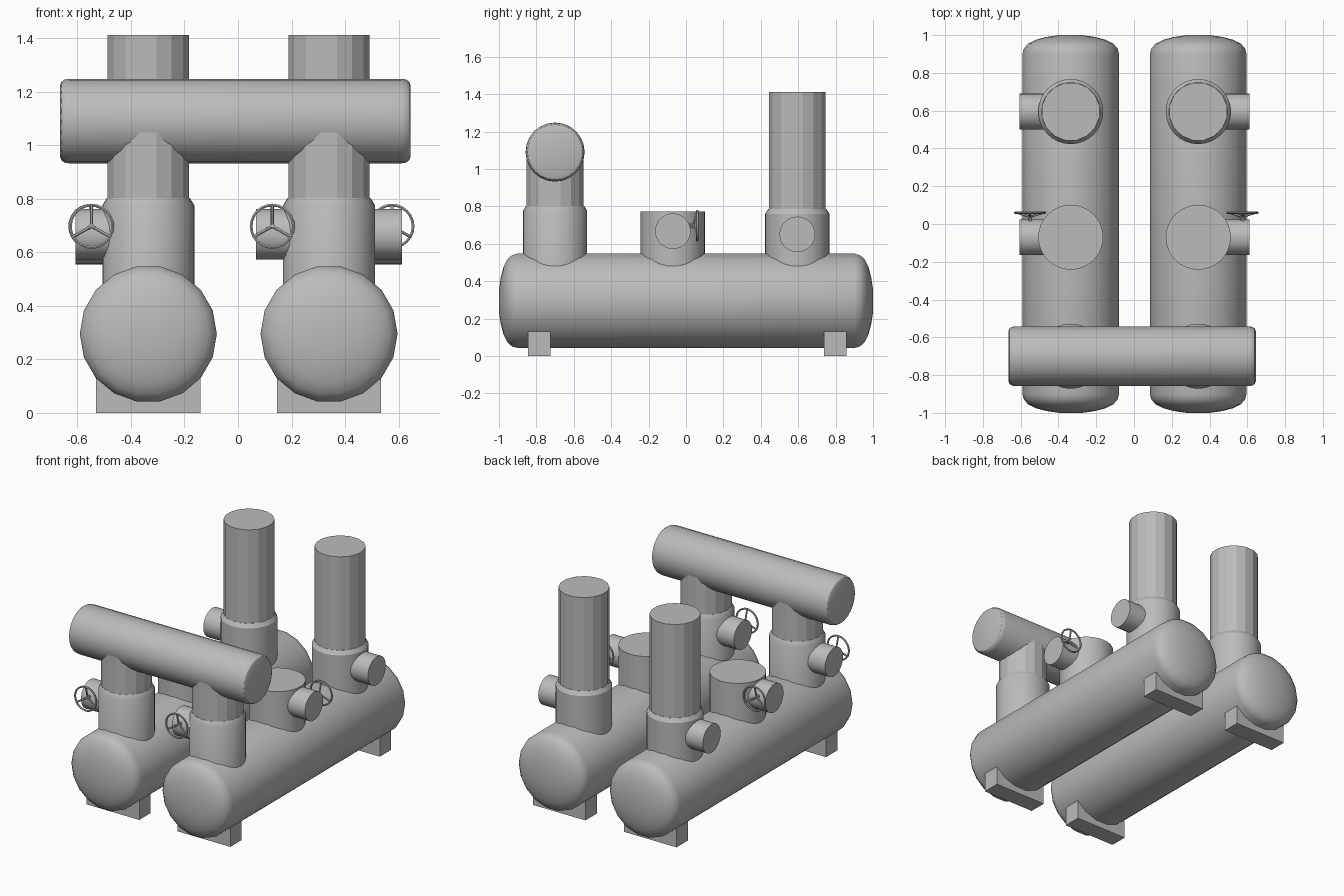
import bpy
import bmesh
from math import pi, sin, cos, radians
from mathutils import Vector

if "Cube" in bpy.data.objects:
    bpy.data.objects.remove(bpy.data.objects["Cube"], do_unlink=True)

steel = bpy.data.materials.new("grey_steel")
steel.use_nodes = True
steel.diffuse_color = (0.5, 0.5, 0.5, 1)
steel.node_tree.nodes["Principled BSDF"].inputs["Base Color"].default_value = (0.5, 0.5, 0.5, 1)


def finish(name, bm, location, smooth=True):
    bmesh.ops.recalc_face_normals(bm, faces=bm.faces)
    mesh = bpy.data.meshes.new(name)
    bm.to_mesh(mesh)
    bm.free()
    mesh.materials.append(steel)
    obj = bpy.data.objects.new(name, mesh)
    obj.location = location
    bpy.context.collection.objects.link(obj)
    if smooth:
        bpy.ops.object.select_all(action='DESELECT')
        obj.select_set(True)
        bpy.context.view_layer.objects.active = obj
        bpy.ops.object.shade_smooth_by_angle(angle=radians(32))
    return obj


def lathe(name, profile, axis, location, sides=32, phase=0.0, smooth=True):
    """Closed solid of revolution from (radius, distance along axis) points."""
    bm = bmesh.new()
    rings = []
    for r, h in profile:
        ring = []
        for i in range(sides):
            a = 2 * pi * (i + phase) / sides
            u, v = r * cos(a), r * sin(a)
            ring.append(bm.verts.new({"X": (h, u, v), "Y": (u, h, v), "Z": (u, v, h)}[axis]))
        rings.append(ring)
    for low, high in zip(rings, rings[1:]):
        for i in range(sides):
            j = (i + 1) % sides
            bm.faces.new((low[i], low[j], high[j], high[i]))
    bm.faces.new(rings[0])
    bm.faces.new(rings[-1])
    return finish(name, bm, location, smooth)


def box(name, size, location):
    bm = bmesh.new()
    bmesh.ops.create_cube(bm, size=1)
    bmesh.ops.scale(bm, vec=size, verts=bm.verts)
    finish(name, bm, location, False)


def mirrored(half):
    """Mirror an end-to-middle profile along its axis."""
    return half + [(r, -h) for r, h in reversed(half)]


def handwheel(name, x, y, z, facing):
    """Dished three-spoke wheel whose rim sits further out than its hub."""
    curve = bpy.data.curves.new(name, 'CURVE')
    curve.dimensions = '3D'
    curve.bevel_depth = 0.006
    curve.bevel_resolution = 1
    radius, dish = 0.079, facing * 0.022

    def path(points, cyclic):
        spline = curve.splines.new('POLY')
        spline.points.add(len(points) - 1)
        for p, co in zip(spline.points, points):
            p.co = (*co, 1)
        spline.use_cyclic_u = cyclic

    def on_rim(a):
        return Vector((radius * cos(a), dish, radius * sin(a)))

    path([on_rim(2 * pi * i / 24) for i in range(24)], True)
    for i in range(3):
        path([Vector((0, 0, 0)), on_rim(pi / 2 + 2 * pi * i / 3)], False)
    obj = bpy.data.objects.new(name, curve)
    obj.location = (x, y, z)
    curve.materials.append(steel)
    bpy.context.collection.objects.link(obj)
    bpy.ops.object.select_all(action='DESELECT')
    obj.select_set(True)
    bpy.context.view_layer.objects.active = obj
    bpy.ops.object.convert(target='MESH')
    bpy.ops.object.shade_smooth_by_angle(angle=radians(50))
    # Short stem into the nozzle
    lathe(name + "_stem", [(0.01, -0.03 * facing), (0.01, 0.006 * facing)], "Y", (x, y, z), 8)


def nozzle(name, x, y, z, side):
    lathe(name, [(0.095, 0), (0.095, side * 0.272)], "X", (x, y, z))


TANK_Z = 0.295
FRONT, MIDDLE, BACK = -0.7, -0.07, 0.595
SLEEVE, PIPE = 0.172, 0.155
tank_half = [(0.06, -1), (0.13, -0.99), (0.185, -0.975), (0.225, -0.955), (0.248, -0.93), (0.256, -0.9)]

for label, x, out, wheel_shift in (("right", -0.335, -1, 0.215), ("left", 0.34, 1, 0.235)):
    # Horizontal vessel and its two supports
    lathe(label + "_tank", mirrored(tank_half), "Y", (x, 0, TANK_Z), 18)
    for end, y in (("front", -0.785), ("back", 0.797)):
        box(f"{label}_{end}_support", (0.39, 0.12, 0.13), (x, y, 0.065))

    # Front and back sleeves with narrower pipes rising from them
    for end, y, shoulder, neck, top in (("front", FRONT, 0.775, 0.803, 1.09),
                                        ("back", BACK, 0.76, 0.786, 1.412)):
        lathe(f"{label}_{end}_sleeve", [(SLEEVE, TANK_Z), (SLEEVE, shoulder), (PIPE, neck)],
              "Z", (x, y, 0))
        lathe(f"{label}_{end}_pipe", [(PIPE, shoulder - 0.05), (PIPE, top)],
              "Z", (x, y, 0), 16, 0.5, False)

    # Capped middle port
    lathe(label + "_middle_port", [(SLEEVE, TANK_Z), (SLEEVE, 0.772)], "Z", (x, MIDDLE, 0))

    # Side nozzles, the front pair both pointing the same way
    nozzle(label + "_back_nozzle", x, BACK, 0.65, out)
    nozzle(label + "_middle_nozzle", x, MIDDLE, 0.667, out)
    nozzle(label + "_front_nozzle", x, FRONT, 0.667, -1)

    # Valve wheels
    handwheel(label + "_middle_wheel", x + out * wheel_shift, MIDDLE + 0.108, 0.697, 1)
    handwheel(label + "_front_wheel", x - 0.212, FRONT - 0.108, 0.697, -1)

# Header pipe joining the front pipes
header_half = [(0.132, -0.655), (0.147, -0.649), (0.155, -0.638), (0.158, -0.62)]
lathe("header_pipe", mirrored(header_half), "X", (-0.01, FRONT, 1.09), 24)
